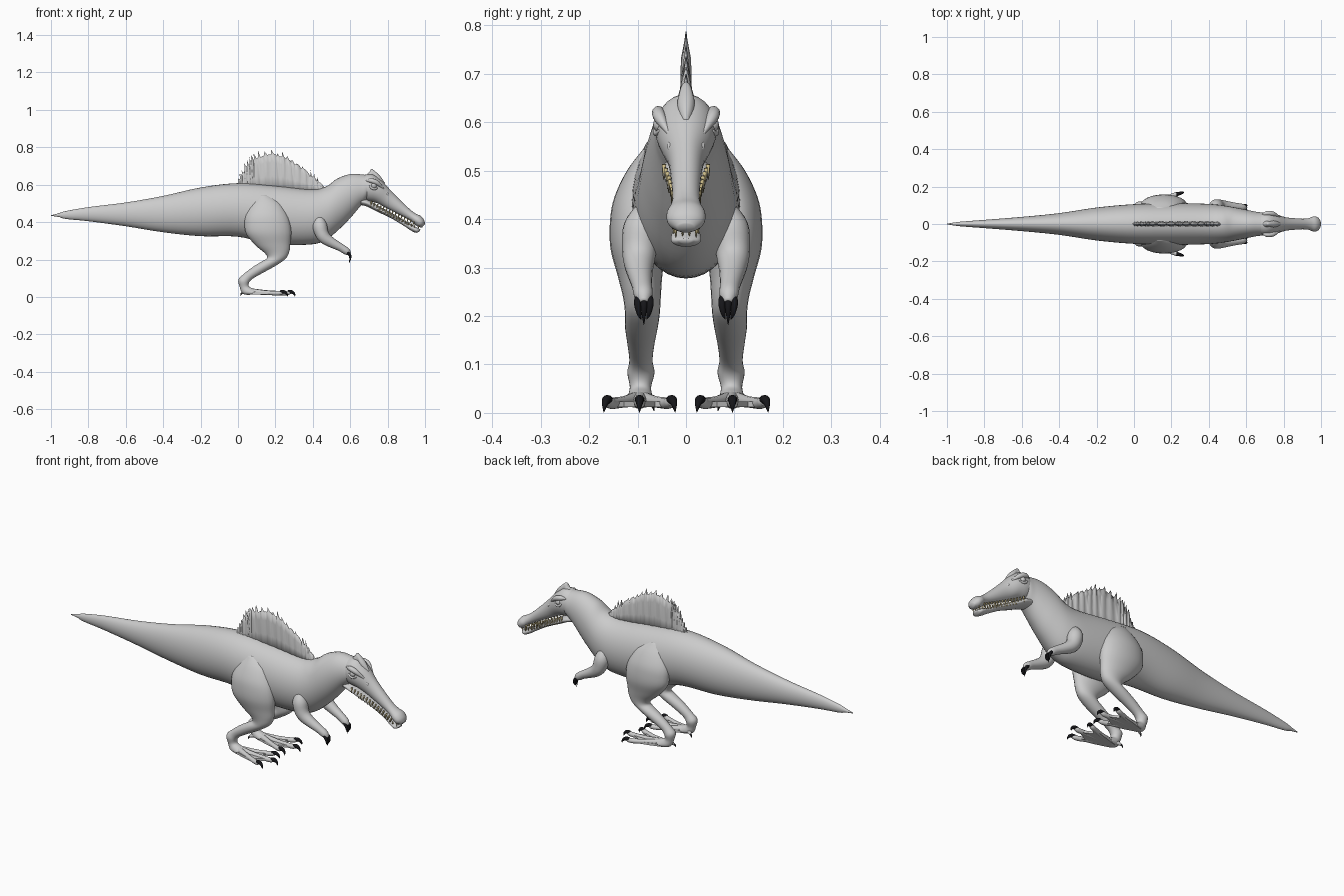
import bpy, bmesh, math, random
from mathutils import Vector

random.seed(4)


def material(name, rgb):
    m = bpy.data.materials.new(name)
    m.diffuse_color = (*rgb, 1)
    return m


SKIN = material("grey skin", (0.6, 0.6, 0.6))
CLAW = material("black claw", (0.008, 0.008, 0.01))
TOOTH = material("ivory tooth", (0.6, 0.5, 0.25))


def finish(name, bm, mat, mirror=False, smooth=True):
    bmesh.ops.recalc_face_normals(bm, faces=bm.faces)
    for f in bm.faces:
        f.smooth = smooth
    me = bpy.data.meshes.new(name)
    bm.to_mesh(me)
    bm.free()
    me.materials.append(mat)
    ob = bpy.data.objects.new(name, me)
    bpy.context.collection.objects.link(ob)
    if mirror:
        mod = ob.modifiers.new("mirror", 'MIRROR')
        mod.use_axis = (False, True, False)
        mod.use_mirror_merge = False
    return ob


def spline(rows, steps):
    """Catmull-Rom interpolation of equally long rows of numbers."""
    out = []
    n = len(rows)
    for i in range(n - 1):
        p = [rows[max(0, min(n - 1, i + k))] for k in (-1, 0, 1, 2)]
        for s in range(steps):
            t = s / steps
            out.append([0.5 * (2 * b + (c - a) * t + (2 * a - 5 * b + 4 * c - d) * t * t
                               + (3 * b - a - 3 * c + d) * t ** 3)
                        for a, b, c, d in zip(*p)])
    return out + [list(rows[-1])]


def skin(bm, rings, sides):
    """Bridge elliptical rings given as centre and two half axes."""
    prev = first = None
    for c, u, v in rings:
        ring = [bm.verts.new(c + u * math.cos(a) + v * math.sin(a))
                for a in (2 * math.pi * k / sides for k in range(sides))]
        if prev:
            for k in range(sides):
                j = (k + 1) % sides
                bm.faces.new((prev[k], prev[j], ring[j], ring[k]))
        first = first or ring
        prev = ring
    bm.faces.new(first)
    bm.faces.new(prev)


def profile_loft(name, rows, mat=SKIN, mirror=False, sides=28, steps=5):
    """Rows: upper x,z, lower x,z, centre y, half width."""
    rings = []
    for ax, az, bx, bz, y, w in spline(rows, steps):
        rings.append((Vector(((ax + bx) / 2, y, (az + bz) / 2)),
                      Vector(((ax - bx) / 2, 0, (az - bz) / 2)),
                      Vector((0, max(w, 0.001), 0))))
    bm = bmesh.new()
    skin(bm, rings, sides)
    return finish(name, bm, mat, mirror)


def add_tube(bm, path, sides=16, steps=4):
    """Round tube along rows of x, y, z, radius."""
    pts = spline(path, steps)
    rings = []
    for i, (x, y, z, r) in enumerate(pts):
        t = Vector(pts[min(i + 1, len(pts) - 1)][:3]) - Vector(pts[max(i - 1, 0)][:3])
        side = Vector((0, 1, 0)) if abs(t.normalized().y) < 0.9 else Vector((1, 0, 0))
        u = t.cross(side).normalized()
        v = t.cross(u).normalized()
        rings.append((Vector((x, y, z)), u * max(r, 0.0005), v * max(r, 0.0005)))
    skin(bm, rings, sides)


def tubes(name, paths, mat=SKIN, mirror=True, sides=16, steps=4):
    bm = bmesh.new()
    for p in paths:
        add_tube(bm, p, sides, steps)
    return finish(name, bm, mat, mirror)


# Tail, torso and neck in one flowing skin
profile_loft("body", [
    (-1.0, .437, -1.0, .433, 0, .002), (-.96, .447, -.96, .428, 0, .008),
    (-.92, .459, -.92, .417, 0, .013), (-.8, .48, -.8, .405, 0, .022),
    (-.6, .505, -.6, .378, 0, .038), (-.4, .54, -.4, .346, 0, .058),
    (-.2, .585, -.2, .325, 0, .088), (0, .608, 0, .322, 0, .106),
    (.2, .594, .18, .283, 0, .112), (.39, .575, .38, .28, 0, .108),
    (.47, .59, .47, .305, 0, .100), (.53, .632, .555, .375, 0, .088),
    (.60, .657, .612, .435, 0, .075), (.66, .655, .65, .48, 0, .065),
    (.71, .645, .68, .51, 0, .058), (.735, .61, .71, .54, 0, .03)], sides=36)

# Skull and long upper snout with a bulbous tip
profile_loft("upper_head", [
    (.655, .64, .655, .545, 0, .03), (.675, .652, .667, .525, 0, .055),
    (.72, .656, .695, .513, 0, .063), (.768, .622, .735, .505, 0, .056),
    (.82, .566, .78, .483, 0, .038), (.87, .515, .84, .452, 0, .031),
    (.92, .468, .895, .423, 0, .028), (.95, .446, .925, .405, 0, .032),
    (.978, .432, .942, .39, 0, .040), (.995, .412, .962, .375, 0, .037),
    (1.0, .39, .985, .372, 0, .018)])
profile_loft("lower_jaw", [
    (.66, .53, .655, .492, 0, .045), (.70, .517, .69, .483, 0, .05),
    (.75, .488, .74, .458, 0, .040), (.83, .444, .82, .42, 0, .027),
    (.90, .401, .89, .378, 0, .022), (.94, .381, .928, .353, 0, .03),
    (.962, .368, .953, .343, 0, .03), (.975, .36, .97, .35, 0, .014)])

# Head crest, brows, eyelids and nostrils
profile_loft("head_crest", [
    (.685, .652, .69, .62, 0, .010), (.702, .668, .715, .62, 0, .018),
    (.715, .684, .735, .62, 0, .014), (.742, .664, .75, .61, 0, .018),
    (.765, .640, .765, .60, 0, .014), (.785, .61, .78, .59, 0, .006)], sides=14)
tubes("brow_ridge", [
    [(.685, .048, .62, .004), (.71, .057, .622, .012), (.74, .055, .612, .013),
     (.765, .044, .592, .008), (.785, .034, .575, .003)]], sides=12)
tubes("lower_eyelid", [
    [(.702, .058, .60, .003), (.712, .062, .584, .006), (.73, .061, .577, .006),
     (.748, .055, .583, .003)]], sides=10)
tubes("nostril_rim", [
    [(.785, .028, .562, .002), (.797, .033, .552, .007), (.808, .03, .538, .002)]], sides=10)
bm = bmesh.new()
bmesh.ops.create_uvsphere(bm, u_segments=16, v_segments=10, radius=.016)
bmesh.ops.translate(bm, verts=bm.verts, vec=(.726, .052, .595))
finish("eye", bm, SKIN, True)

# Rows of pointed teeth along both jaws
paths = []
for i in range(15):
    t = i / 14
    x, z = .715 + .225 * t, .513 - .11 * t
    y = .045 - .055 * t + .036 * t * t
    ln = .024 + .008 * (i % 3 == 0)
    paths.append([(x, y, z, .005), (x - .006, y + .002, z - ln, .0006)])
    if i > 1:
        x, z = x + .002, z - .03
        paths.append([(x, y - .003, z - .004, .0045), (x + .004, y, z + .016, .0006)])
for y in (.007, .021):
    paths.append([(.967, y, .385, .005), (.965, y, .362, .0006)])
tubes("teeth", paths, TOOTH, sides=6, steps=1)

# Ribbed back sail with a ragged top edge
outline = spline([(-.005, .60), (.02, .66), (.06, .725), (.10, .755), (.20, .765),
                  (.28, .735), (.36, .685), (.42, .635), (.465, .585)], 12)
bm = bmesh.new()
prev = None
for i, (x, top) in enumerate(outline):
    spike = random.uniform(0, .026) if i % 4 == 2 else -random.uniform(0, .016)
    edge = i / (len(outline) - 1)
    zt = top + spike * min(1, 6 * edge, 8 * (1 - edge))
    base = .56
    rib = .0025 * math.cos(i * math.pi / 3)
    ring = []
    for y, f in ((.013, 0), (.010 + rib, .4), (.008 + rib, .78), (.001, 1),
                 (-.001, 1), (-.008 - rib, .78), (-.010 - rib, .4), (-.013, 0)):
        lean = .006 * f if spike > 0 else 0
        ring.append(bm.verts.new((x - lean, y, base + (zt - base) * f)))
    if prev:
        for k in range(8):
            j = (k + 1) % 8
            bm.faces.new((prev[k], prev[j], ring[j], ring[k]))
    else:
        bm.faces.new(ring)
    prev = ring
bm.faces.new(prev)
finish("back_sail", bm, SKIN)

# Hind leg from hip to heel
profile_loft("hind_leg", [
    (.11, .545, .16, .545, .07, .018), (.065, .495, .225, .505, .078, .044),
    (.04, .44, .26, .45, .092, .056), (.035, .39, .278, .40, .099, .058),
    (.045, .335, .285, .345, .099, .057), (.095, .275, .28, .29, .095, .046),
    (.145, .232, .275, .245, .091, .039), (.155, .208, .255, .205, .09, .036),
    (.128, .19, .20, .166, .092, .034), (.082, .162, .122, .123, .093, .028),
    (.03, .122, .075, .095, .093, .024), (.002, .092, .058, .074, .093, .028),
    (.01, .05, .06, .055, .094, .022), (.025, .018, .085, .044, .095, .027),
    (.06, .010, .105, .036, .096, .03)], mirror=True, sides=24)

# Webbed three-toed foot with a small hind toe
TIPS = [(.232, .032), (.272, .096), (.232, .160)]
tubes("toes", [
    [(.06, .095, .03, .017), ((.06 + tx) / 2, (.095 + ty) / 2, .023, .012),
     (tx - .025, ty - (ty - .095) * .12, .02, .012), (tx, ty, .022, .011),
     (tx + .012, ty, .02, .004)] for tx, ty in TIPS]
    + [[(.05, .085, .03, .012), (.03, .075, .025, .009), (.022, .07, .018, .005)]], sides=12)
bm = bmesh.new()
web = [(.05, .08), (.13, .055), (.215, .034), (.195, .064), (.255, .096),
       (.195, .128), (.215, .158), (.13, .137), (.05, .112)]
low = [bm.verts.new((x, y, .012)) for x, y in web]
face = bm.faces.new(low)
new = bmesh.ops.extrude_face_region(bm, geom=[face])["geom"]
bmesh.ops.translate(bm, verts=[v for v in new if isinstance(v, bmesh.types.BMVert)],
                    vec=(0, 0, .012))
finish("foot_web", bm, SKIN, True, False)
tubes("foot_claws", [
    [(tx - .004, ty, .026, .010), (tx + .014, ty + (ty - .096) * .06, .027, .0095),
     (tx + .028, ty + (ty - .096) * .12, .017, .006),
     (tx + .033, ty + (ty - .096) * .15, .001, .0006)] for tx, ty in TIPS]
    + [[(.025, .072, .022, .006), (.016, .068, .015, .004), (.014, .066, .004, .0006)]],
    CLAW, sides=10)

# Short forearm with a bent elbow
tubes("arm", [
    [(.435, .075, .43, .02), (.437, .09, .385, .038), (.448, .096, .34, .036),
     (.468, .097, .312, .032), (.505, .095, .288, .026), (.55, .091, .264, .021),
     (.582, .088, .243, .019), (.597, .087, .228, .009)]], sides=20)
tubes("hand_claws", [
    [(.582, .087 + d, .24, .007), (.597, .087 + d * 1.2, .226, .0075),
     (.600, .087 + d * .9, .205, .005), (.594, .087 + d * .5, .182 + abs(d), .0006)]
    for d in (-.011, 0, .011)], CLAW, sides=10)
